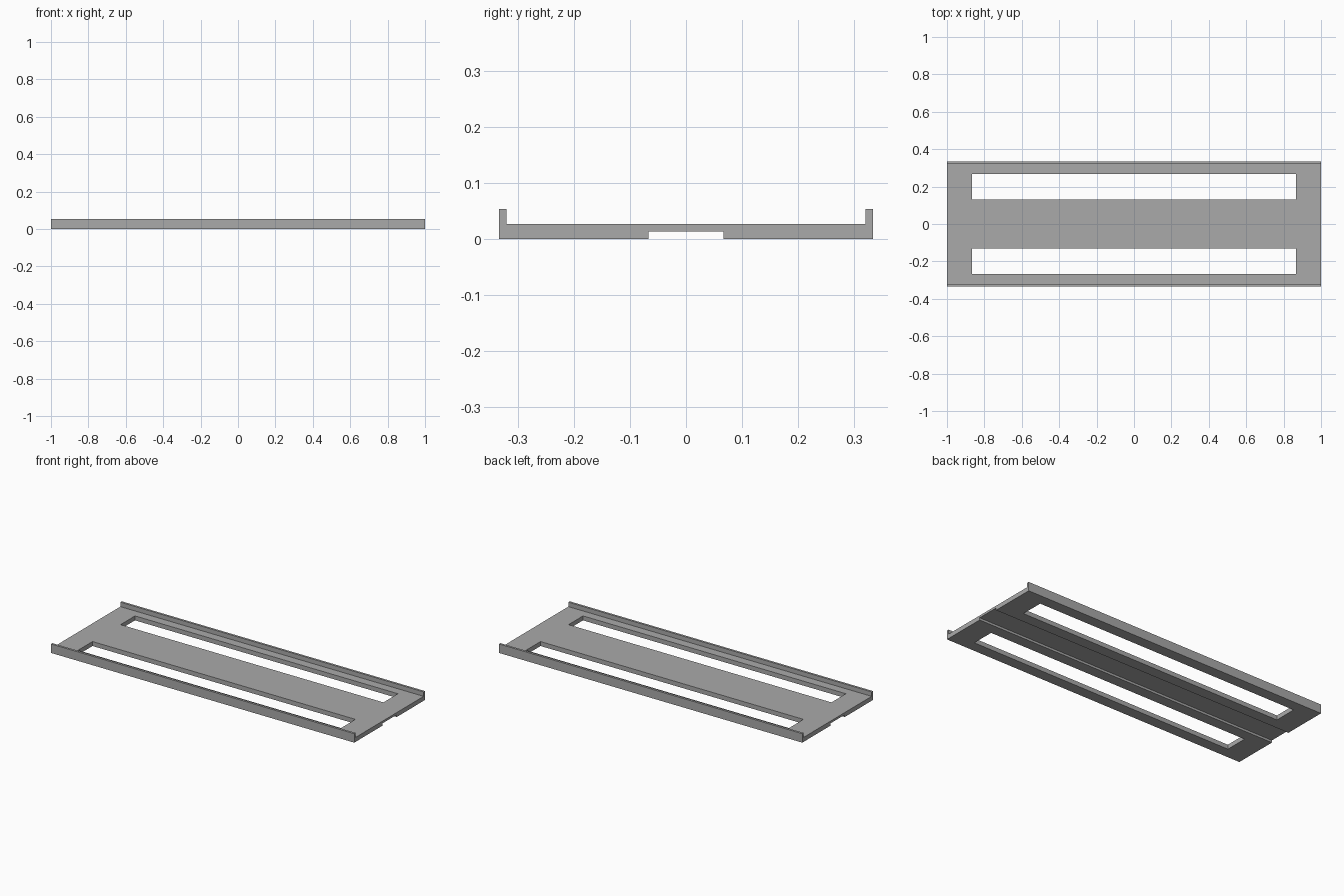
import bpy
import bmesh

HALF_LENGTH = 1.0
HALF_WIDTH = 0.333
LIP = 0.0133          # lip thickness
HEIGHT = 0.0533
FLOOR = 0.0267        # top of the plate
GROOVE = 0.067        # half width of the underside channel
GROOVE_TOP = 0.0133

default = bpy.data.objects.get("Cube")
if default:
    bpy.data.objects.remove(default, do_unlink=True)

grey = bpy.data.materials.new("plain grey")
grey.use_nodes = True
colour = (0.4, 0.4, 0.4, 1.0)
grey.diffuse_color = colour
grey.node_tree.nodes["Principled BSDF"].inputs["Base Color"].default_value = colour


def extrude_along_x(name, profile, half_length):
    """Sweep a closed (y, z) profile along x, centred on the origin."""
    bm = bmesh.new()
    face = bm.faces.new([bm.verts.new((-half_length, y, z)) for y, z in profile])
    swept = bmesh.ops.extrude_face_region(bm, geom=[face])["geom"]
    moved = [v for v in swept if isinstance(v, bmesh.types.BMVert)]
    bmesh.ops.translate(bm, verts=moved, vec=(2 * half_length, 0, 0))
    bmesh.ops.recalc_face_normals(bm, faces=bm.faces)
    mesh = bpy.data.meshes.new(name)
    bm.to_mesh(mesh)
    bm.free()
    mesh.materials.append(grey)
    obj = bpy.data.objects.new(name, mesh)
    bpy.context.collection.objects.link(obj)
    return obj


# Channel tray: half of the section, mirrored across y = 0
half = [(GROOVE, GROOVE_TOP), (GROOVE, 0), (HALF_WIDTH, 0), (HALF_WIDTH, HEIGHT),
        (HALF_WIDTH - LIP, HEIGHT), (HALF_WIDTH - LIP, FLOOR)]
section = half + [(-y, z) for y, z in reversed(half)]
tray = extrude_along_x("slotted_tray", section, HALF_LENGTH)

# Two long slots cut through the plate
for side, label in ((-1, "front"), (1, "back")):
    inner, outer = side * 0.132, side * 0.268
    slot = [(inner, -0.1), (outer, -0.1), (outer, 0.1), (inner, 0.1)]
    cutter = extrude_along_x(label + "_slot_cutter", slot, 0.867)
    cutter.hide_render = True
    cut = tray.modifiers.new(label + "_slot", 'BOOLEAN')
    cut.operation = 'DIFFERENCE'
    cut.solver = 'EXACT'
    cut.object = cutter
    bpy.context.view_layer.objects.active = tray
    bpy.ops.object.modifier_apply(modifier=cut.name)
    bpy.data.objects.remove(cutter, do_unlink=True)
